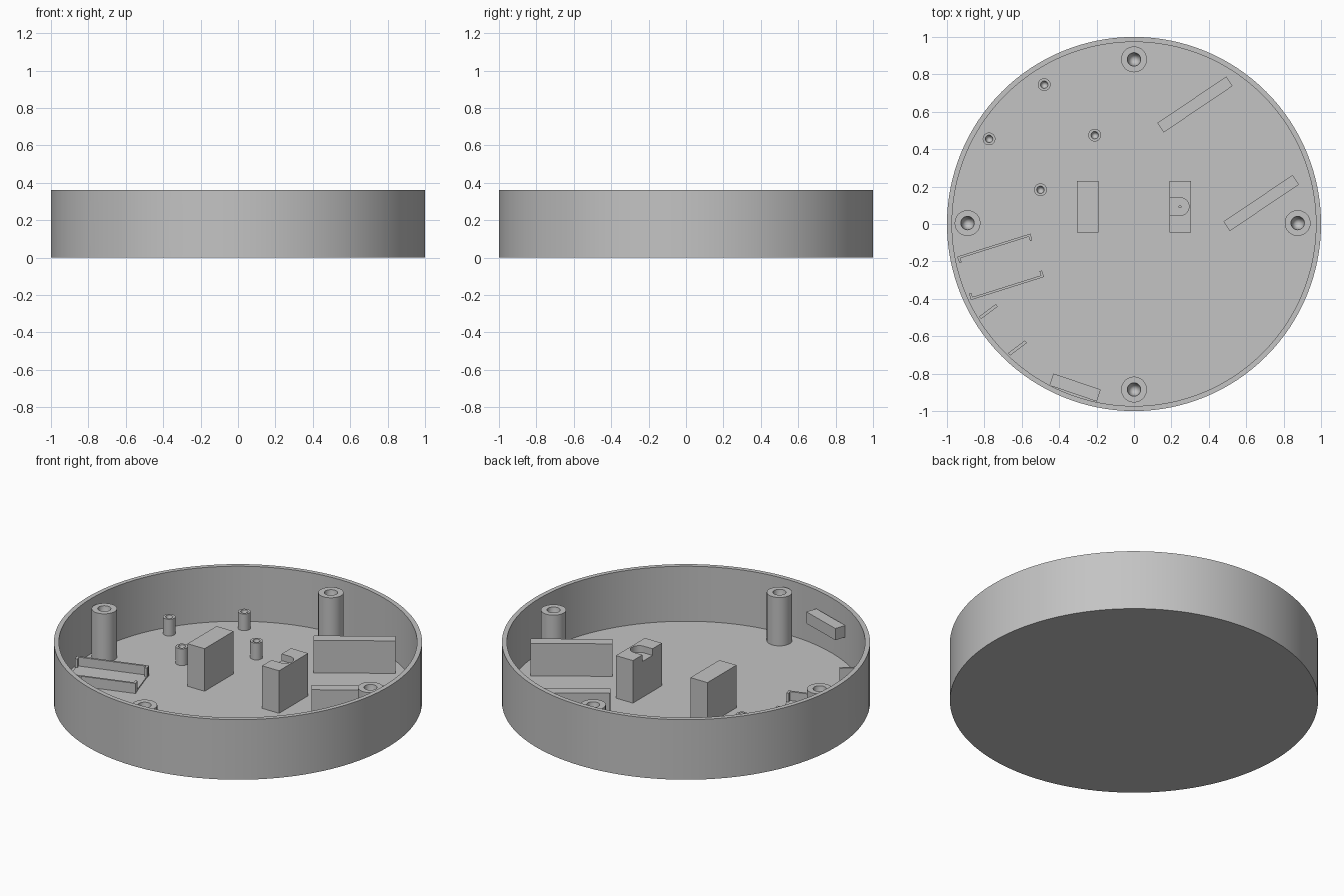
import bpy, bmesh, math
from mathutils import Matrix, Vector

cube = bpy.data.objects.get("Cube")
if cube:
    bpy.data.objects.remove(cube, do_unlink=True)

grey = bpy.data.materials.new("light_grey_plastic")
grey.use_nodes = True
COLOUR = (0.55, 0.55, 0.55, 1)
grey.diffuse_color = COLOUR
grey.node_tree.nodes["Principled BSDF"].inputs["Base Color"].default_value = COLOUR

FLOOR = 0.03


def finish(name, bm):
    bmesh.ops.recalc_face_normals(bm, faces=bm.faces[:])
    mesh = bpy.data.meshes.new(name)
    bm.to_mesh(mesh)
    bm.free()
    mesh.materials.append(grey)
    obj = bpy.data.objects.new(name, mesh)
    bpy.context.collection.objects.link(obj)
    return obj


def activate(obj):
    bpy.ops.object.select_all(action='DESELECT')
    obj.select_set(True)
    bpy.context.view_layer.objects.active = obj


def smooth(obj):
    activate(obj)
    bpy.ops.object.shade_smooth_by_angle(angle=math.radians(30))


def box(name, x, y, z0, z1, length, width, angle=0):
    bm = bmesh.new()
    bmesh.ops.create_cube(bm, size=1)
    bm.transform(Matrix.Translation((x, y, (z0 + z1) / 2))
                 @ Matrix.Rotation(math.radians(angle), 4, 'Z')
                 @ Matrix.Diagonal((length, width, z1 - z0, 1)))
    return finish(name, bm)


def lathe(name, profile, x=0, y=0, steps=48):
    bm = bmesh.new()
    verts = [bm.verts.new((r, 0, z)) for r, z in profile]
    edges = [bm.edges.new(pair) for pair in zip(verts, verts[1:])]
    bmesh.ops.spin(bm, geom=verts + edges, axis=(0, 0, 1), cent=(0, 0, 0),
                   angle=math.tau, steps=steps)
    bmesh.ops.remove_doubles(bm, verts=bm.verts[:], dist=0.0001)
    bm.transform(Matrix.Translation((x, y, 0)))
    return finish(name, bm)


def cut(obj, cutter):
    mod = obj.modifiers.new("cut", 'BOOLEAN')
    mod.operation = 'DIFFERENCE'
    mod.solver = 'EXACT'
    mod.object = cutter
    activate(obj)
    bpy.ops.object.modifier_apply(modifier=mod.name)
    bpy.data.objects.remove(cutter, do_unlink=True)


# Round open shell with floor
shell = lathe("shell", [(0, 0), (1, 0), (1, 0.36), (0.973, 0.36),
                        (0.973, FLOOR), (0, FLOOR)], steps=128)

# Openings through the shell wall: angle, width, bottom, top
for angle, width, z0, z1 in [(197.5, 0.13, 0.06, 0.125),
                             (219, 0.08, 0.085, 0.14),
                             (250.5, 0.08, 0.06, 0.14)]:
    a = math.radians(angle)
    cut(shell, box("opening_cutter", 0.985 * math.cos(a), 0.985 * math.sin(a),
                   z0, z1, 0.12, width, angle))
smooth(shell)


# Screw posts with tapered holes
def post(name, x, y, radius, hole, top):
    smooth(lathe(name, [(radius, FLOOR - 0.005), (radius, top), (hole, top),
                        (0, FLOOR + 0.001)], x, y, 32))


for i, (x, y) in enumerate([(0, 0.88), (0, -0.885), (-0.89, 0.005), (0.875, 0.005)]):
    post(f"lid_post_{i + 1}", x, y, 0.069, 0.036, 0.32)
for i, (x, y) in enumerate([(-0.48, 0.745), (-0.775, 0.455),
                            (-0.21, 0.475), (-0.5, 0.183)]):
    post(f"board_post_{i + 1}", x, y, 0.034, 0.02, 0.13)

# Pair of support blocks, each with a round-ended notch open towards the middle
for side, name in [(-1, "right_block"), (1, "left_block")]:
    block = box(name, side * 0.247, 0.093, FLOOR - 0.005, 0.285, 0.113, 0.275)
    bm = bmesh.new()
    outline = [Vector((-0.1, -0.048, 0.245)), ]
    for k in range(17):
        t = math.pi * (k / 16 - 0.5)
        outline.append(Vector((0.048 * math.cos(t), 0.048 * math.sin(t), 0.245)))
    outline.append(Vector((-0.1, 0.048, 0.245)))
    face = bm.faces.new([bm.verts.new(p) for p in outline])
    extruded = bmesh.ops.extrude_face_region(bm, geom=[face])["geom"]
    bmesh.ops.translate(bm, vec=(0, 0, 0.1),
                        verts=[v for v in extruded if isinstance(v, bmesh.types.BMVert)])
    bm.transform(Matrix.Translation((side * 0.246, 0.093, 0))
                 @ Matrix.Diagonal((side, 1, 1, 1)))
    cut(block, finish("notch_cutter", bm))
    cut(block, lathe("pin_hole_cutter", [(0, 0.2), (0.006, 0.2), (0.006, 0.26), (0, 0.26)],
                     side * 0.246, 0.093, 12))
    smooth(block)

# Two upright slanted plates
box("rear_plate", 0.326, 0.639, FLOOR - 0.005, 0.225, 0.445, 0.061, 34)
box("side_plate", 0.68, 0.112, FLOOR - 0.005, 0.225, 0.445, 0.061, 34)

# Board tray: thin pad, two rails and end hooks
TRAY = (-0.713, -0.229)
TILT = 17.5


def tray_box(name, u, v, top, length, width):
    offset = Matrix.Rotation(math.radians(TILT), 2) @ Vector((u, v))
    box(name, TRAY[0] + offset.x, TRAY[1] + offset.y, FLOOR - 0.005, top,
        length, width, TILT)


tray_box("tray_pad", 0, 0, 0.037, 0.405, 0.235)
for s, side in [(-1, "front"), (1, "rear")]:
    tray_box(f"tray_{side}_rail", 0, s * 0.115, 0.09, 0.41, 0.013)
    for e, end in [(-1, "outer"), (1, "inner")]:
        tray_box(f"tray_{side}_{end}_hook", e * 0.198, s * 0.1, 0.09, 0.013, 0.03)

# Small guide rails beside the middle opening
box("guide_rail_rear", -0.778, -0.468, FLOOR - 0.005, 0.12, 0.112, 0.017, 37)
box("guide_rail_front", -0.623, -0.663, FLOOR - 0.005, 0.12, 0.112, 0.017, 37)

# Raised ledge on the wall above the front opening
box("wall_ledge", -0.315, -0.874, 0.18, 0.25, 0.267, 0.067, -18.8)
